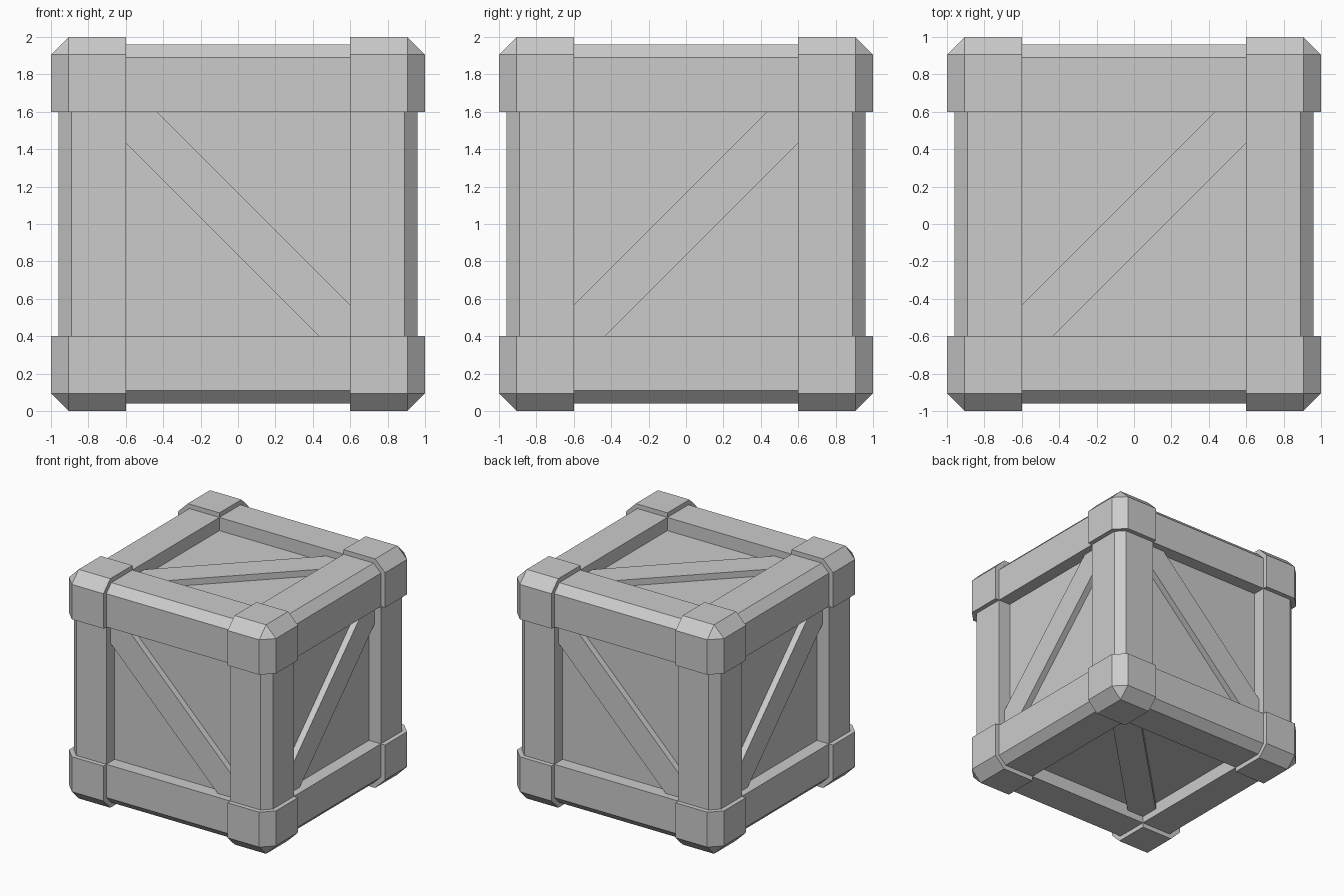
import bpy, bmesh
from itertools import product
from mathutils import Matrix, Vector

if "Cube" in bpy.data.objects:
    bpy.data.objects.remove(bpy.data.objects["Cube"])

LIFT = Vector((0, 0, 1))          # crate is built about its centre, then raised


def make_object(name, bm):
    bmesh.ops.translate(bm, verts=bm.verts, vec=LIFT)
    bmesh.ops.recalc_face_normals(bm, faces=bm.faces)
    me = bpy.data.meshes.new(name)
    bm.to_mesh(me)
    bm.free()
    ob = bpy.data.objects.new(name, me)
    bpy.context.collection.objects.link(ob)
    return ob


def box(lo, hi):
    bm = bmesh.new()
    lo, hi = Vector(lo), Vector(hi)
    bmesh.ops.create_cube(bm, size=1)
    for v in bm.verts:
        v.co = Vector([lo[i] + (v.co[i] + 0.5) * (hi[i] - lo[i]) for i in range(3)])
    return bm


def chamfer(bm, edges, amount):
    bmesh.ops.bevel(bm, geom=edges, offset=amount, offset_type='OFFSET',
                    segments=1, profile=0.5, affect='EDGES')


def mirrored(bm, signs):
    bmesh.ops.scale(bm, verts=bm.verts, vec=signs)
    return bm


# Recessed panels: one inner core
P = 0.845
make_object("panels", box((-P, -P, -P), (P, P, P)))

# Corner blocks with the three outer edges chamfered
for n, signs in enumerate(product((-1, 1), repeat=3)):
    bm = box((0.6,) * 3, (1,) * 3)
    tip = max(bm.verts, key=lambda v: sum(v.co))
    chamfer(bm, list(tip.link_edges), 0.095)
    make_object(f"corner_block_{n + 1}", mirrored(bm, signs))

# Twelve frame beams, each with its outer edge chamfered
for axis, label in enumerate(("width_beam", "depth_beam", "post")):
    for n, (s, t) in enumerate(product((-1, 1), repeat=2)):
        lo, hi = [0.6] * 3, [0.96] * 3
        lo[axis], hi[axis] = -0.61, 0.61
        bm = box(lo, hi)
        others = [i for i in range(3) if i != axis]
        outer = [e for e in bm.edges
                 if all(v.co[i] > 0.95 for v in e.verts for i in others)]
        chamfer(bm, outer, 0.07)
        signs = [1, 1, 1]
        signs[others[0]], signs[others[1]] = s, t
        make_object(f"{label}_{n + 1}", mirrored(bm, signs))

# Diagonal planks: name, normal, and the diagonal they follow
planks = (("front", (0, -1, 0), (1, 0, -1)), ("back", (0, 1, 0), (1, 0, 1)),
          ("right", (1, 0, 0), (0, 1, 1)), ("left", (-1, 0, 0), (0, 1, -1)),
          ("top", (0, 0, 1), (1, 1, 0)), ("bottom", (0, 0, -1), (1, 1, 0)))
for name, normal, along in planks:
    w = Vector(normal)
    u = Vector(along).normalized()
    v = w.cross(u)
    bm = box((-1.04, -0.118, 0.8), (1.04, 0.118, 0.9))
    bm.transform(Matrix((u, v, w)).transposed().to_4x4())
    make_object(f"{name}_diagonal_plank", bm)
